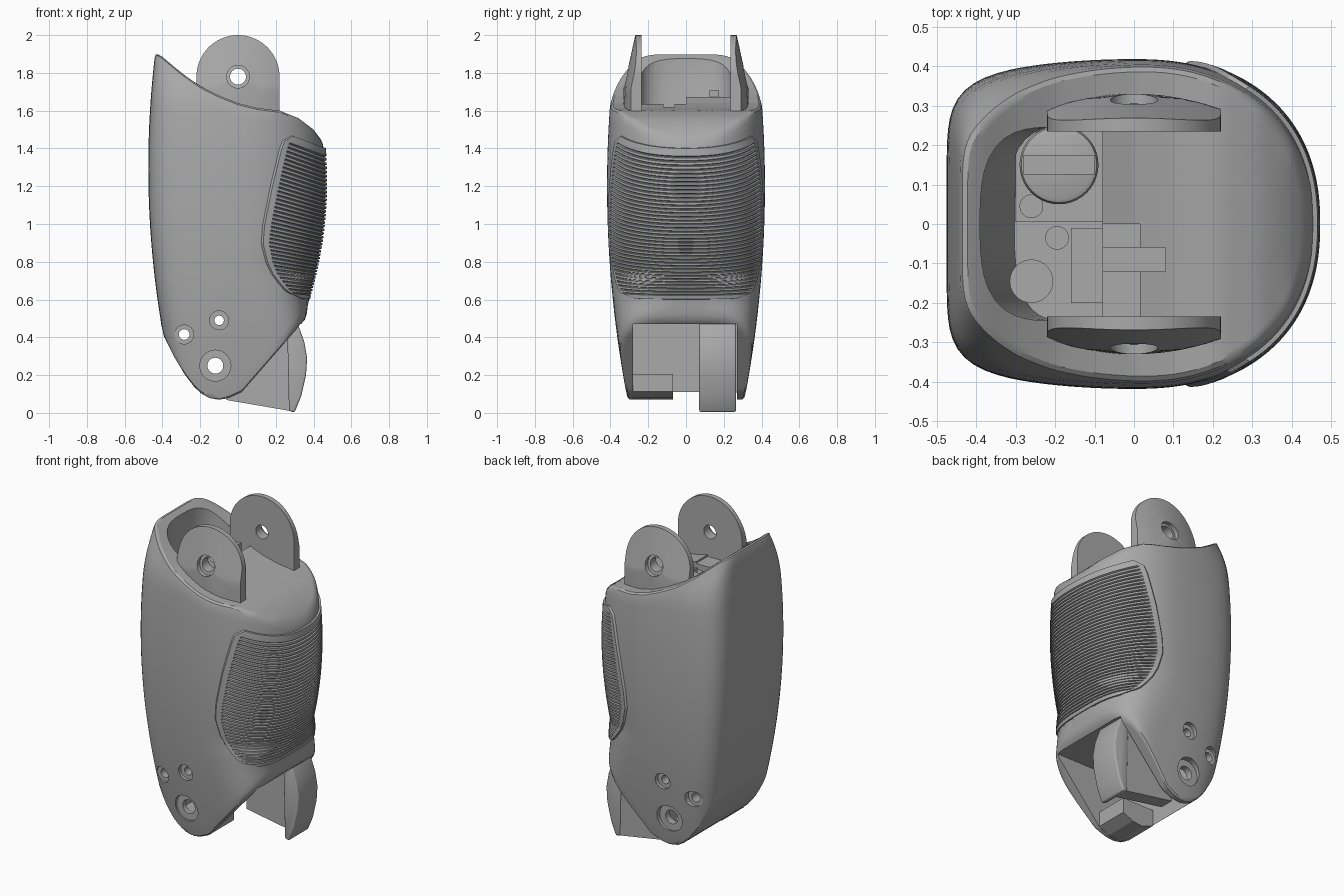
import bpy, bmesh, math
from mathutils import Vector

cube = bpy.data.objects.get("Cube")
if cube:
    bpy.data.objects.remove(cube)

grey = bpy.data.materials.new("plain_grey")
grey.use_nodes = True
grey.diffuse_color = (0.4, 0.4, 0.4, 1)
grey.node_tree.nodes["Principled BSDF"].inputs["Base Color"].default_value = (0.4, 0.4, 0.4, 1)


# ---------- helpers ----------
def finish(name, bm):
    bmesh.ops.recalc_face_normals(bm, faces=bm.faces)
    me = bpy.data.meshes.new(name)
    bm.to_mesh(me)
    bm.free()
    me.materials.append(grey)
    ob = bpy.data.objects.new(name, me)
    bpy.context.collection.objects.link(ob)
    return ob


def loft(name, rings, closed=True, caps=False, wrap=False):
    """Skin a list of equally long point rings."""
    bm = bmesh.new()
    vs = [[bm.verts.new(p) for p in ring] for ring in rings]
    n = len(vs[0])
    for i in range(len(vs) if wrap else len(vs) - 1):
        a, b = vs[i], vs[(i + 1) % len(vs)]
        for j in range(n if closed else n - 1):
            k = (j + 1) % n
            bm.faces.new((a[j], a[k], b[k], b[j]))
    if caps:
        bm.faces.new(vs[0])
        bm.faces.new(vs[-1])
    return finish(name, bm)


def prism(name, pts, y0, y1):
    """Extrude an x-z outline along y."""
    return loft(name, [[(x, y, z) for x, z in pts] for y in (y0, y1)], caps=True)


def box(name, x0, x1, y0, y1, z0, z1):
    return prism(name, [(x0, z0), (x1, z0), (x1, z1), (x0, z1)], y0, y1)


def cylinder(name, centre, r, h, axis="Z"):
    n = 40
    rings = []
    for e in (-h / 2, h / 2):
        ring = []
        for i in range(n):
            t = math.tau * i / n
            p = (r * math.cos(t), r * math.sin(t), e)
            if axis == "Y":
                p = (p[0], e, p[1])
            ring.append(Vector(centre) + Vector(p))
        rings.append(ring)
    return loft(name, rings, caps=True)


def activate(ob):
    bpy.ops.object.select_all(action="DESELECT")
    ob.select_set(True)
    bpy.context.view_layer.objects.active = ob


def cut(ob, cutter):
    m = ob.modifiers.new("cut", "BOOLEAN")
    m.operation, m.solver, m.object = "DIFFERENCE", "EXACT", cutter
    activate(ob)
    bpy.ops.object.modifier_apply(modifier=m.name)
    bpy.data.objects.remove(cutter)


def bevel(ob, width, segments=4):
    m = ob.modifiers.new("round", "BEVEL")
    m.width, m.segments, m.limit_method = width, segments, "ANGLE"
    activate(ob)
    bpy.ops.object.modifier_apply(modifier=m.name)


def smooth(ob, angle=32):
    activate(ob)
    bpy.ops.object.shade_smooth_by_angle(angle=math.radians(angle))


def lerp_list(pts, x):
    if x <= pts[0][0]:
        return pts[0][1]
    for (x0, y0), (x1, y1) in zip(pts, pts[1:]):
        if x <= x1:
            return y0 + (y1 - y0) * (x - x0) / (x1 - x0)
    return pts[-1][1]


# ---------- shell shape ----------
TOP = [(-.475, 1.89), (-.44, 1.91), (-.4, 1.885), (-.3, 1.8), (-.2, 1.73), (-.1, 1.68),
       (0, 1.64), (.1, 1.615), (.22, 1.6), (.32, 1.56), (.4, 1.5), (.46, 1.42)]
BASE = [(-.42, .5), (-.39, .4), (-.34, .3), (-.28, .2), (-.23, .135), (-.19, .1), (-.15, .078),
        (-.1, .07), (-.05, .078), (.02, .11), (.36, .5), (.39, .62)]


def half_x(z, right):
    return .462 - .24 * (max(z, .6) - 1.22) ** 2 if right else .475 - .1 * (z - 1.3) ** 2


def half_y(z):
    return .418 - .085 * (z - 1.2) ** 2 - max(0, z - 1.6) ** 2


def power(right, z):
    """Round on the right, squarer towards the foot; boxy on the left."""
    return 2.3 + 6 * max(0, .75 - z) if right else 7


def taper(u):
    return 1 - .13 * min(0, u) ** 2


def unit(t, z):
    c, s = math.cos(t), math.sin(t)
    n = power(c > 0, z)
    r = (abs(c) ** n + abs(s) ** n) ** (-1 / n)
    return c * r, s * r * taper(c * r)


def side_y(x, z):
    n = power(x > 0, z)
    u = x / half_x(z, x > 0)
    return half_y(z) * taper(u) * (1 - min(1, abs(u)) ** n) ** (1 / n)


def shell_point(t, level, rnd=.03):
    z = 1
    for _ in range(40):
        u, v = unit(t, z)
        x = u * half_x(z, u > 0)
        lo, hi = lerp_list(BASE, x) + rnd, lerp_list(TOP, x) - rnd
        z = (z + lo + (hi - lo) * level) / 2
    return x, v * half_y(z), z


COLS, ROWS = 128, 30
angles = [math.tau * i / COLS for i in range(COLS)]
sides = [[shell_point(t, i / ROWS) for t in angles] for i in range(ROWS + 1)]


def cap(rim, profile, sign):
    rings = []
    for s, drop in [(.985, .009), (.955, 0)] + [(k / 14, 0) for k in range(13, 0, -1)] + [(.01, 0)]:
        rings.append([(x * s, y * s, lerp_list(profile, x * s) - sign * drop) for x, y, z in rim])
    return rings


body = loft("shell", cap(sides[0], BASE, -1)[::-1] + sides + cap(sides[-1], TOP, 1), caps=True)

# upper cavity: rounded far end, its wall leaning inwards on the way down
outline = [(-.08, -.245)]
for i in range(25):
    a = math.pi * (.5 - i / 24)
    c, s = math.cos(a), -math.sin(a)
    r = (abs(c) ** 3 + abs(s) ** 3) ** (-1 / 3)
    outline.append((-.2 - .19 * c * r, .245 * s * r))
outline.append((-.08, .245))
cut(body, loft("cavity", [[(-.08 + (x + .08) * k, y, z) for x, y in outline]
                          for k, z in ((.72, 1.3), (1, 1.75), (1, 2.2))], caps=True))
cut(body, box("notch", -.12, .08, -.12, -.06, 1.58, 2))
cut(body, box("ledge", -.12, .015, -.235, 0, 1.625, 2))
# lower opening for the lever
cut(body, box("opening", -.2, .6, -.28, .27, -.1, .47))
# counterbored screw holes on both sides
for x, z, wide, narrow in [(-.12, .25, .082, .042), (-.1, .49, .05, .025), (-.285, .415, .05, .028)]:
    cut(body, cylinder("hole", (x, 0, z), narrow, 2, "Y"))
    for s in (-1, 1):
        cut(body, cylinder("bore", (x, s * (side_y(x, z) - .025 + .2), z), wide, .4, "Y"))
smooth(body)

# ---------- ribbed grip pad ----------
EDGE = [(.605, .33), (.625, .28), (.65, .24), (.69, .205), (.74, .167), (.8, .139), (.9, .114),
        (1, .122), (1.2, .162), (1.4, .212), (1.44, .227), (1.46, .247), (1.47, .28)]
RIBS, SPAN = 38, 72


def pad_row(z0, lift, ribbed):
    xl = lerp_list(EDGE, z0)
    slope = .1 + .3 * (z0 - .62) / .85
    n = power(True, z0)
    u = min(.999, xl / half_x(z0, True))
    t0 = math.atan2((1 - u ** n) ** (1 / n), u)
    row = []
    for j in range(SPAN + 1):
        t = t0 * (1 - 2 * j / SPAN)
        u, v = unit(t, z0)
        z = z0 - slope * max(0, u * half_x(z0, True) - xl)
        border = min(j, SPAN - j)
        h = -.012 if border == 0 else (lift if ribbed and border > 3 else .011)
        row.append((u * half_x(z, True) + h * math.cos(t), v * half_y(z) + h * math.sin(t), z))
    if lift < -.01:
        row = [(x * .97, y * .97, z) for x, y, z in row]
    return row


rows = [pad_row(.605, -.02, False), pad_row(.606, .011, False), pad_row(.634, .011, False)]
low, high = .638, 1.442
for i in range(RIBS):
    for f, lift in ((0, -.002), (.2, .01), (.75, .01), (.95, -.002)):
        rows.append(pad_row(low + (high - low) * (i + f) / RIBS, lift, True))
rows += [pad_row(1.445, .011, False), pad_row(1.469, .011, False), pad_row(1.47, -.02, False)]
smooth(loft("grip_pad", rows, closed=False), 35)


# ---------- hinge lugs ----------
def lug(name, side):
    n, cz = 72, 1.78

    def edge(t):
        c, s = math.cos(t), math.sin(t)
        return .22 if s >= 0 else min(.22 / max(abs(c), 1e-6), .23 / abs(s))

    def ring(radius, depth):
        pts = []
        for i in range(n):
            t = math.tau * i / n
            r = radius(t)
            x, z = r * math.cos(t), cz + r * math.sin(t)
            y = depth if depth > .1 else .33 - .8 * x * x - .22 * max(0, z - 1.72) - depth
            pts.append((x, side * y, z))
        return pts

    rings = [ring(edge, .235)]
    for k in (1, .8, .6, .4):
        rings.append(ring(lambda t: .06 + (edge(t) - .06) * k, 0))
    for r, d in ((.06, 0), (.06, .025), (.042, .025), (.042, .235)):
        rings.append(ring(lambda t: r, d))
    smooth(loft(name, rings, wrap=True))


lug("front_lug", -1)
lug("back_lug", 1)

# ---------- lever and block in the lower opening ----------
blade = prism("lever_blade", [(.3, .003), (.335, .09), (.36, .2), (.366, .29), (.35, .38), (.315, .475),
                              (.26, .475), (.27, .01)], .07, .265)
bevel(blade, .01, 3)
smooth(blade)
prism("lever_web", [(-.06, .068), (.29, .008), (.29, .47), (-.06, .47)], .17, .26)
prism("lower_block", [(-.2, .105), (-.12, .072), (-.05, .08), (.02, .112), (.02, .205), (-.2, .205)],
      -.285, -.07)

# ---------- fittings in the upper cavity ----------
knob = cylinder("knob", (-.19, .15, 1.46), .1, .3)
bevel(knob, .015, 2)
smooth(knob)
box("knob_blade", -.28, -.1, .125, .175, 1.58, 1.71)
box("inner_shelf", -.3, -.075, .005, .235, 1.29, 1.4)
smooth(cylinder("small_screw", (-.26, .045, 1.44), .03, .2))
smooth(cylinder("round_post", (-.26, -.145, 1.42), .055, .24))
smooth(cylinder("flat_disc", (-.195, -.035, 1.36), .03, .12))
box("inner_plate", -.16, -.075, -.2, -.01, 1.29, 1.5)
